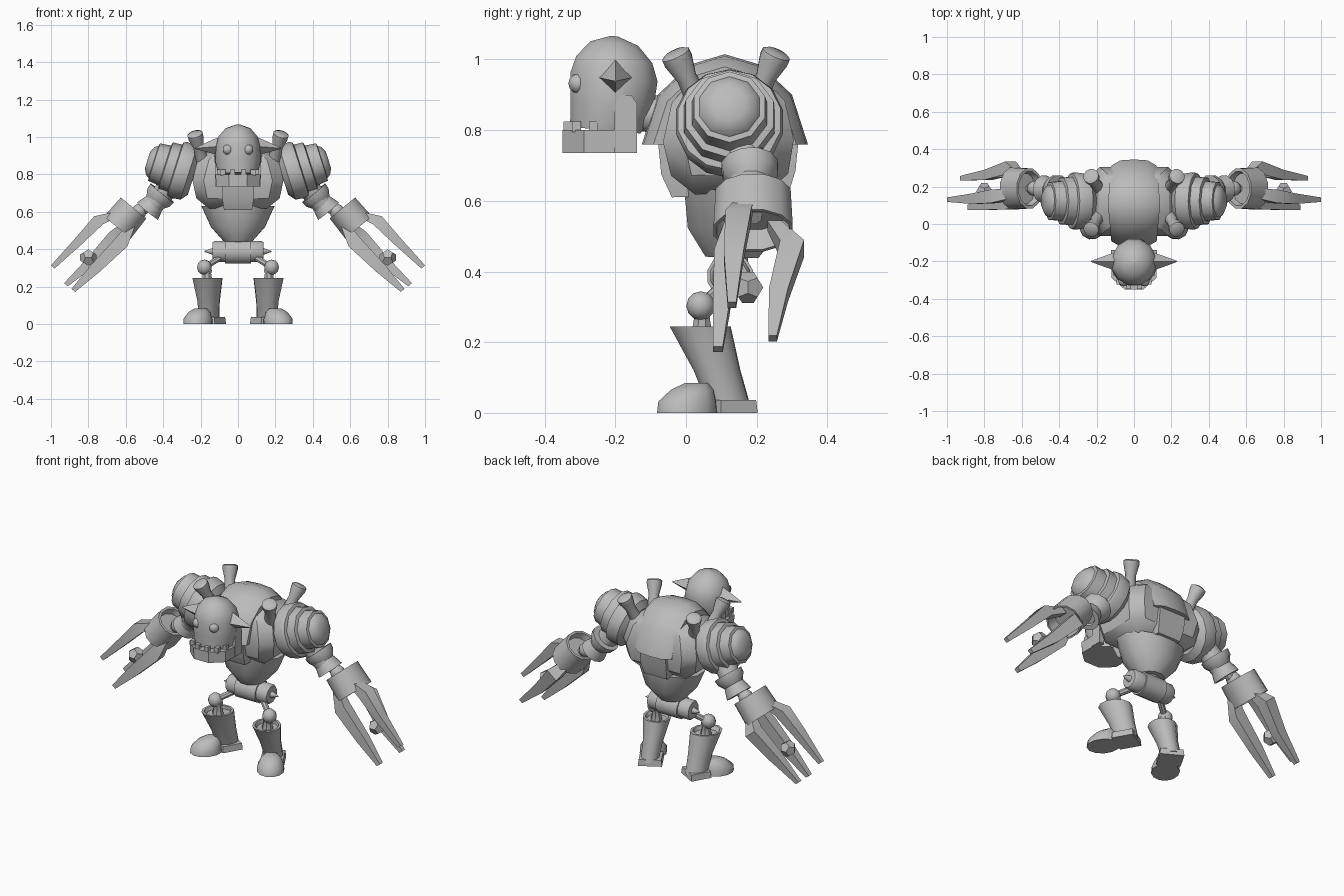
import bpy, bmesh, math
from mathutils import Vector as V

cube = bpy.data.objects.get("Cube")
if cube:
    bpy.data.objects.remove(cube, do_unlink=True)

gray = bpy.data.materials.new("plain_gray")
gray.use_nodes = True
gray.diffuse_color = (0.5, 0.5, 0.5, 1)
gray.node_tree.nodes["Principled BSDF"].inputs["Base Color"].default_value = (0.5, 0.5, 0.5, 1)
made = []


def finish(name, bm, mirror=False, bevel=0):
    bmesh.ops.recalc_face_normals(bm, faces=bm.faces)
    mesh = bpy.data.meshes.new(name)
    bm.to_mesh(mesh)
    bm.free()
    mesh.materials.append(gray)
    ob = bpy.data.objects.new(name, mesh)
    bpy.context.collection.objects.link(ob)
    if bevel:
        mod = ob.modifiers.new("Bevel", 'BEVEL')
        mod.width, mod.segments = bevel, 1
    if mirror:
        ob.modifiers.new("Mirror", 'MIRROR')
    made.append(ob)
    return ob


def loft(name, sections, n=10, axis=None, side=(0, 1, 0), **kw):
    """Join rings given as (centre, radius along side, radius across)."""
    bm = bmesh.new()
    a = V(axis) if axis else V(sections[-1][0]) - V(sections[0][0])
    a.normalize()
    u = V(side)
    u = (u - a * u.dot(a)).normalized()
    w = a.cross(u)
    grow = 1 / math.cos(math.pi / n)
    rings = []
    for c, ru, rw in sections:
        ring = []
        for i in range(n):
            t = 2 * math.pi * (i + 0.5) / n
            ring.append(bm.verts.new(V(c) + (u * ru * math.cos(t) + w * rw * math.sin(t)) * grow))
        rings.append(ring)
    for lo, hi in zip(rings, rings[1:]):
        for i in range(n):
            j = (i + 1) % n
            bm.faces.new((lo[i], lo[j], hi[j], hi[i]))
    bm.faces.new(rings[0][::-1])
    bm.faces.new(rings[-1])
    return finish(name, bm, **kw)


def turned(name, start, axis, profile, n=12, **kw):
    """Round part from (distance, radius) pairs along an axis."""
    a = V(axis).normalized()
    return loft(name, [(V(start) + a * d, r, r) for d, r in profile], n, a, **kw)


def box(name, centre, size, **kw):
    x, y, z = centre
    sx, sy, sz = (s / 2 for s in size)
    return loft(name, [((x, y, z - sz), sy, sx), ((x, y, z + sz), sy, sx)], 4, **kw)


def ball(name, centre, r, seg=10, **kw):
    bm = bmesh.new()
    bmesh.ops.create_uvsphere(bm, u_segments=seg, v_segments=seg // 2 + 1, radius=r)
    bmesh.ops.translate(bm, verts=bm.verts, vec=V(centre))
    return finish(name, bm, **kw)


# Torso: bowl belly, bevelled chest, central band and arched back shell
loft("belly", [((0, .13, .44), .075, .075), ((0, .135, .52), .13, .145),
               ((0, .135, .63), .14, .195)], 12)
loft("chest", [((0, .125, .62), .155, .212), ((0, .12, .77), .185, .243),
               ((0, .12, .88), .16, .215), ((0, .12, .95), .1, .15)], 4, bevel=.055)
loft("chest_band", [((0, .125, .615), .165, .075), ((0, .12, .68), .19, .085),
                    ((0, .12, .78), .2, .085)], 4)

arch = [(-.235, .76), (-.19, .9), (-.1, .985), (0, 1.015),
        (.1, .985), (.19, .9), (.235, .76)]
bm = bmesh.new()
rows = []
for x, s in ((-1, .86), (-.6, .98), (0, 1), (.6, .98), (1, .86)):
    rows.append([bm.verts.new((x * (.14 - .16 * abs(y / 2)), .11 + y * s, .76 + (z - .76) * s))
                 for y, z in arch])
k = len(arch)
for lo, hi in zip(rows, rows[1:]):
    for i in range(k):
        j = (i + 1) % k
        bm.faces.new((lo[i], lo[j], hi[j], hi[i]))
bm.faces.new(rows[0])
bm.faces.new(rows[-1][::-1])
finish("back_shell", bm)

# Exhaust pipes
for label, y0, y1 in (("front", .04, -.03), ("rear", .19, .255)):
    a = V((.23, y1, 1.015)) - V((.19, y0, .87))
    turned(label + "_pipes", (.19, y0, .87), a,
           [(0, .034), (.09, .028), (.145, .041), (.165, .041), (.172, .03)], 12, mirror=True)

# Head
turned("neck", (0, -.14, .85), (0, 1, -.1), [(0, .05), (.16, .06)])
loft("skull", [((0, -.228, .8), .1, .104), ((0, -.21, .87), .118, .122),
               ((0, -.204, .95), .124, .117), ((0, -.203, 1.0), .108, .104),
               ((0, -.203, 1.045), .068, .066), ((0, -.203, 1.066), .01, .01)], 12)
ball("eyes", (.055, -.305, .932), .028, mirror=True)
turned("ears", (.095, -.2, .95), (1, 0, -.08),
       [(0, .036), (.05, .024), (.135, .002)], 4, side=(0, 1, 1), mirror=True)
loft("jaw", [((0, -.245, .735), .105, .117), ((0, -.245, .8), .105, .12)], 8)
loft("jaw_hinges", [((.106, -.17, .735), .032, .016), ((.106, -.17, .875), .032, .016),
                    ((.106, -.17, .9), .015, .016)], 4, mirror=True)
for label, x, y in (("inner", .03, -.334), ("outer", .08, -.31), ("side", .1, -.262)):
    box(label + "_teeth", (x, y, .81), (.026, .026, .03), mirror=True)

# Shoulders
out = V((.95, 0, .3)).normalized()
hub = V((.32, .123, .825))
turned("shoulder_rings", hub - out * .09, out,
       [(0, .11), (.03, .145), (.085, .152), (.105, .145), (.11, .128)], 14, mirror=True)
turned("shoulder_caps", hub + out * .02, out,
       [(0, .128), (.05, .124), (.055, .106), (.115, .1), (.118, .085), (.135, .075),
        (.152, .045)], 10, mirror=True)

# Arms
turned("upper_arms", (.34, .15, .77), (.11, .03, -.13), [(0, .06), (.18, .055)], mirror=True)
turned("arm_cuffs", (.405, .18, .7), (.62, .05, -.76),
       [(0, .08), (.03, .077), (.065, .055), (.1, .066), (.125, .072), (.125, .045), (.11, .04)],
       12, mirror=True)
ball("elbows", (.53, .19, .6), .042, mirror=True)
turned("elbow_rods", (.47, .19, .63), (.11, 0, -.07), [(0, .024), (.14, .024)], 8, mirror=True)

# Forearm cups, hollow at both ends
d = V((.64, 0, -.77))
wrist = V((.6, .19, .57))
loft("forearm_cups", [(wrist - d * .03, .08, .065), (wrist - d * .065, .09, .074),
                      (wrist - d * .065, .106, .088), (wrist + d * .07, .112, .093),
                      (wrist + d * .07, .102, .084), (wrist, .098, .079)],
     12, d, mirror=True)

# Claws: centre, half width across y, half thickness
claws = {
    "outer_claws": [((.64, .165, .59), .026, .018), ((.745, .148, .555), .036, .032),
                    ((.85, .135, .445), .028, .024), ((.99, .13, .305), .012, .013)],
    "rear_claws": [((.6, .25, .53), .02, .022), ((.66, .3, .465), .034, .038),
                   ((.78, .262, .335), .027, .03), ((.92, .245, .21), .012, .013)],
    "front_claws": [((.57, .13, .53), .02, .022), ((.62, .11, .44), .03, .038),
                    ((.76, .1, .3), .024, .03), ((.88, .09, .18), .014, .013)],
}
for name, sections in claws.items():
    loft(name, sections, 4, d, mirror=True)

# Twelve-sided gems held between the claws
phi = (1 + math.sqrt(5)) / 2
signs = (-1, 1)
corners = [V((a, b, c)) for a in signs for b in signs for c in signs]
for a in signs:
    for b in signs:
        p, q = a / phi, b * phi
        corners += [V((0, p, q)), V((p, q, 0)), V((q, 0, p))]
bm = bmesh.new()
for c in corners:
    bm.verts.new(V((.8, .175, .355)) + c * .027)
bmesh.ops.convex_hull(bm, input=bm.verts)
bmesh.ops.dissolve_limit(bm, angle_limit=.05, verts=bm.verts, edges=bm.edges)
finish("gems", bm, mirror=True)

# Hips
turned("waist", (0, .13, .38), (0, 0, 1), [(0, .045), (.08, .045)])
turned("hip_block", (-.07, .125, .387), (1, 0, 0), [(0, .064), (.14, .064)], 12)
turned("hip_barrels", (.065, .125, .388), (1, 0, 0),
       [(0, .056), (.06, .056), (.072, .048), (.072, .018), (.115, .002)], 12, mirror=True)

# Legs
knee = V((.18, .042, .303))
hip = V((.095, .1, .355))
turned("thigh_rods", hip, knee - hip, [(0, .016), ((knee - hip).length, .016)], 8, mirror=True)
ball("knees", knee, .041, mirror=True)
turned("shins", (.165, .045, .22), (.01, 0, 1), [(0, .03), (.05, .022), (.07, .028)], 8, mirror=True)

toe = V((.5, -.866, 0))
loft("boot_shafts", [((.155, .122, .02), .062, .05), ((.157, .088, .12), .068, .055),
                     ((.163, .04, .245), .088, .076), ((.163, .04, .245), .074, .063),
                     ((.161, .048, .225), .066, .055)],
     12, (0, 0, 1), toe, mirror=True)

# Feet: flat heel block and rounded toe cap, turned outward
heel = V((.151, .118, 0))
tip = V((.214, .004, 0))
up = V((0, 0, 1))
loft("heels", [(heel, .06, .066), (heel + up * .037, .057, .062)], 4, up, toe, mirror=True)
loft("toe_caps", [(tip, .088, .073), (tip + up * .032, .084, .071),
                  (tip + up * .065 - toe * .016, .062, .054),
                  (tip + up * .084 - toe * .03, .035, .03)], 12, up, toe, mirror=True)

# Smooth shading with sharp edges kept
bpy.ops.object.select_all(action='DESELECT')
for ob in made:
    ob.select_set(True)
bpy.context.view_layer.objects.active = made[0]
bpy.ops.object.shade_smooth_by_angle(angle=math.radians(40))
